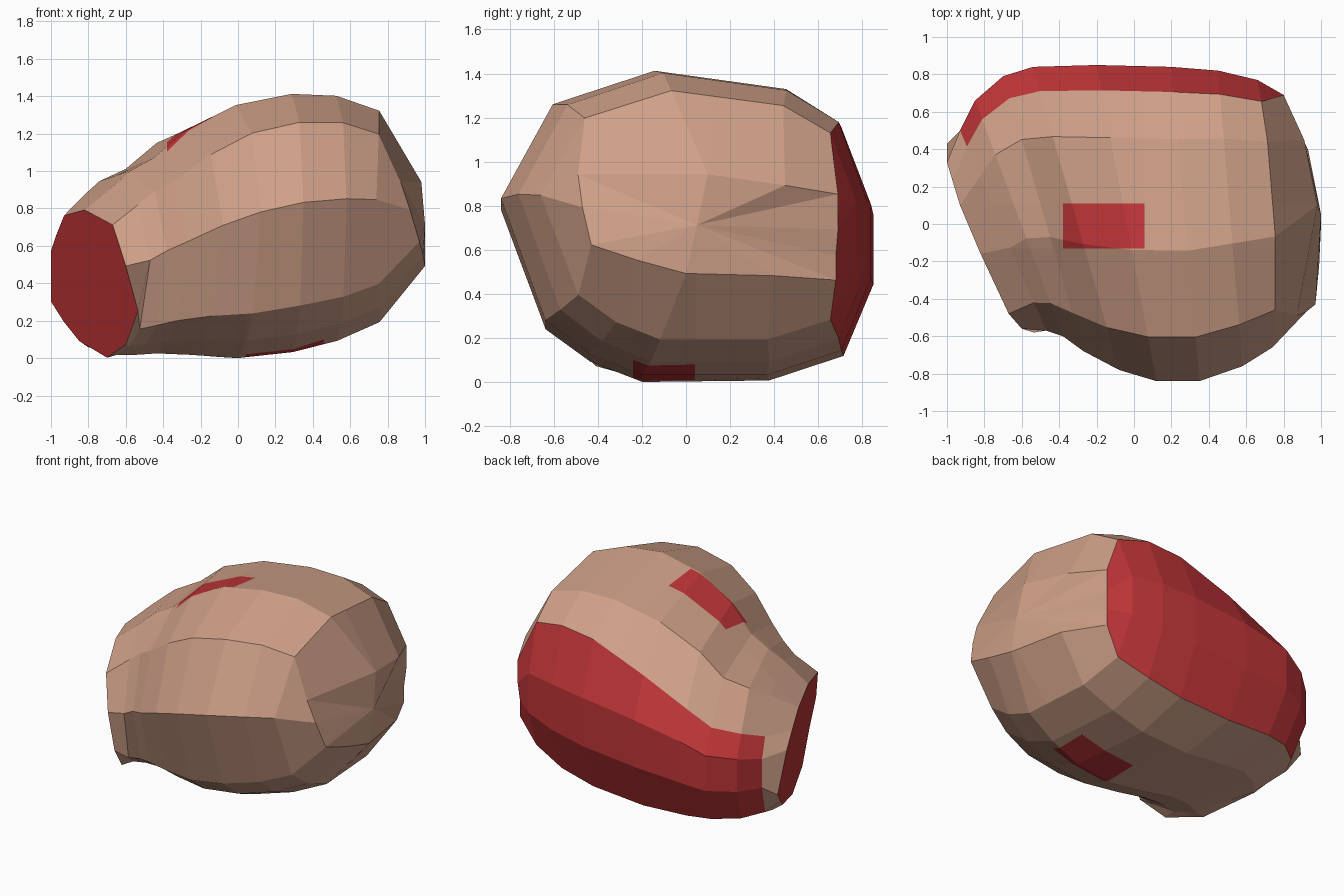
import bpy, bmesh

if "Cube" in bpy.data.objects:
    bpy.data.objects.remove(bpy.data.objects["Cube"])

def material(name, rgb):
    m = bpy.data.materials.new(name)
    m.diffuse_color = (*rgb, 1)
    m.use_nodes = True
    m.node_tree.nodes["Principled BSDF"].inputs["Base Color"].default_value = m.diffuse_color
    return m

# Cross-section: (front-to-back fraction, height fraction), from front over the top to the back
PROFILE = [(0, .58), (.14, .89), (.415, 1), (.77, .94), (.92, .83), (1, .56),
           (1, .32), (.92, .08), (.72, 0), (.38, 0), (.24, .07), (.12, .18)]
CUT = range(4, 7)        # profile segments on the sliced back

# Narrow end slice and wide end, point by point in profile order
CAP = [(-.60, -.56, .50), (-.67, -.48, .72), (-.82, -.16, .80), (-.93, .10, .77),
       (-.97, .23, .67), (-1.0, .33, .58), (-1.0, .43, .31), (-.93, .30, .20),
       (-.85, .16, .10), (-.70, -.16, .01), (-.60, -.41, .08), (-.535, -.58, .26)]
END = [(.92, -.47, .80), (.87, -.49, .95), (.98, .10, .95), (.91, .45, .90),
       (.80, .69, .86), (.80, .69, .70), (.79, .68, .58), (.79, .68, .47),
       (.93, .40, .49), (1.0, 0, .50), (.99, -.22, .56), (.97, -.43, .63)]

# Stations: x front, x back, y front, y back, z bottom, z top, bow in x, lift of bottom back
STATIONS = [
    (-.47, -.93, -.57, .50, -.02, .93, 0, .12),
    (-.38, -.85, -.60, .66, -.01, 1.01, 0, .09),
    (-.27, -.70, -.68, .79, .01, 1.08, 0, .06),
    (-.08, -.54, -.78, .84, .01, 1.23, 0, .04),
    (.12, -.20, -.84, .85, .00, 1.36, 0, .02),
    (.35, .20, -.84, .84, .04, 1.42, 0, 0),
    (.58, .45, -.76, .82, .10, 1.41, 0, 0),
    (.74, .66, -.66, .77, .20, 1.33, .05, 0)]

bm = bmesh.new()
rings = [[bm.verts.new(p) for p in CAP]]
for xf, xb, yf, yb, zb, zt, bow, lift in STATIONS:
    drop = .13 * min(1, max(0, (.3 - xb) / .8))     # slice edge dips toward the narrow end
    ring = []
    for j, (v, w) in enumerate(PROFILE):
        if j == 4:
            w -= drop
        ring.append(bm.verts.new((xf + (xb - xf) * v + bow * 4 * v * (1 - v),
                                  yf + (yb - yf) * v,
                                  zb + (zt - zb) * w + lift * v * (1 - w))))
    rings.append(ring)
rings.append([bm.verts.new(p) for p in END])

# Skin strips, with the sliced back in red behind the cuff
n = len(PROFILE)
for i in range(len(rings) - 1):
    a, b = rings[i], rings[i + 1]
    for j in range(n):
        k = (j + 1) % n
        f = bm.faces.new((a[j], a[k], b[k], b[j]))
        f.material_index = 1 if j in CUT and i > 0 else 0

# Narrow end slice in red, wide end closed with skin
bm.faces.new(rings[0]).material_index = 1
tip = bm.verts.new((1.0, .05, .72))
for j in range(n):
    bm.faces.new((rings[-1][j], rings[-1][(j + 1) % n], tip))
bmesh.ops.recalc_face_normals(bm, faces=bm.faces[:])

# Red patches cut into the top and the underside
def patch(x0, x1, y0, y1, side):
    def faces():
        bm.normal_update()
        return [f for f in bm.faces if f.normal.z * side > .5 and f.material_index == 0]
    for co, no in (((x0, 0, 0), (1, 0, 0)), ((x1, 0, 0), (1, 0, 0)),
                   ((0, y0, 0), (0, 1, 0)), ((0, y1, 0), (0, 1, 0))):
        fs = faces()
        geom = fs + list({e for f in fs for e in f.edges}) + list({v for f in fs for v in f.verts})
        bmesh.ops.bisect_plane(bm, geom=geom, plane_co=co, plane_no=no)
    for f in faces():
        c = f.calc_center_median()
        if x0 < c.x < x1 and y0 < c.y < y1:
            f.material_index = 1

patch(-.38, .055, -.13, .11, 1)
patch(.04, .46, -.24, .04, -1)

# Stand on the ground
low = min(v.co.z for v in bm.verts)
bmesh.ops.translate(bm, verts=bm.verts[:], vec=(0, 0, -low))

mesh = bpy.data.meshes.new("meat_joint")
bm.to_mesh(mesh)
bm.free()
mesh.materials.append(material("skin_tan", (.62, .35, .245)))
mesh.materials.append(material("raw_red", (.53, .036, .04)))
bpy.context.collection.objects.link(bpy.data.objects.new("meat_joint", mesh))
